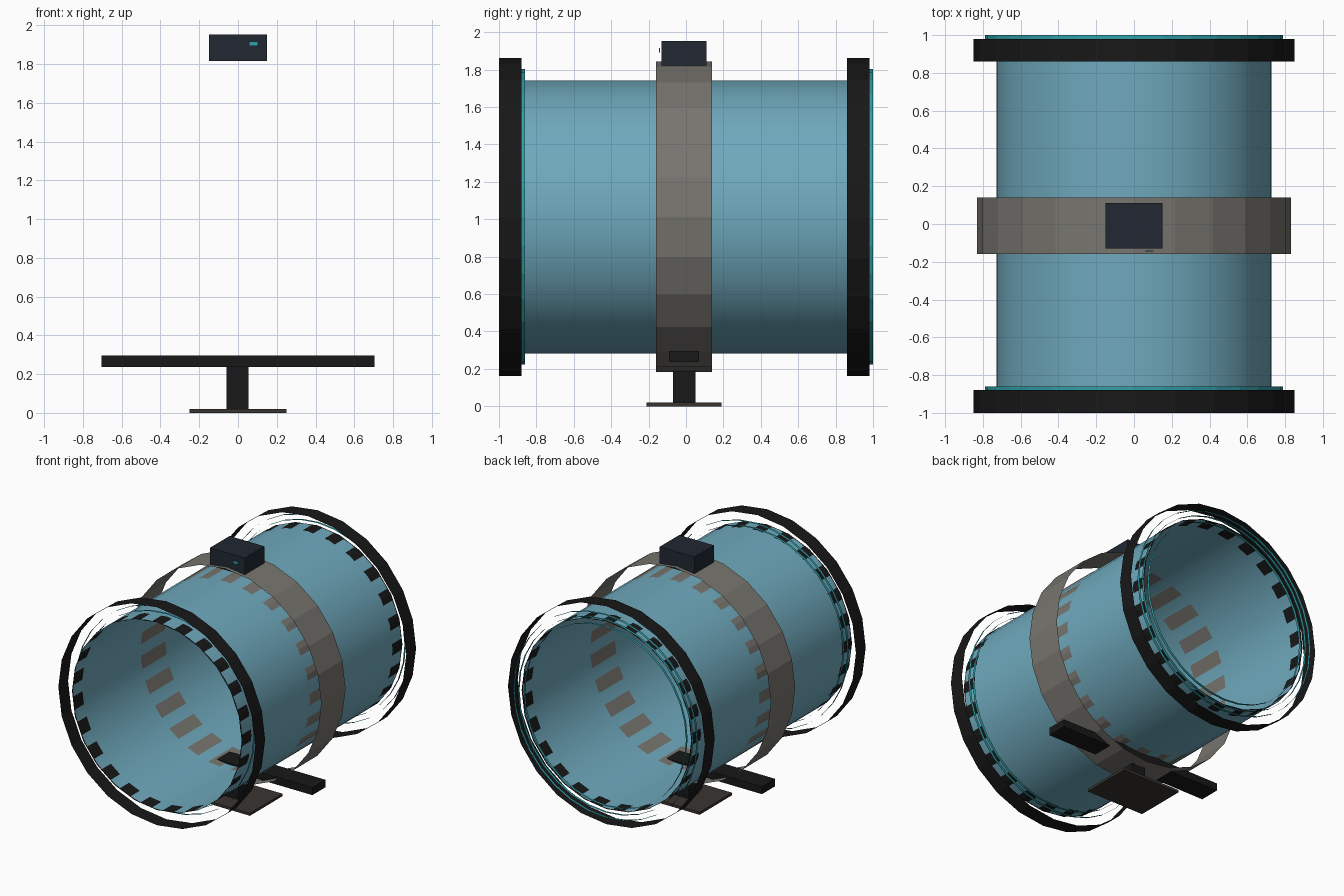
import bpy, bmesh, math

if "Cube" in bpy.data.objects:
    bpy.data.objects.remove(bpy.data.objects["Cube"])

CZ = 1.012   # height of the tube axis


def material(name, rgb):
    m = bpy.data.materials.new(name)
    m.diffuse_color = (*rgb, 1)
    m.use_nodes = True
    m.node_tree.nodes["Principled BSDF"].inputs["Base Color"].default_value = m.diffuse_color
    return m


BLUE = material("blue", (0.16, 0.40, 0.51))
BLACK = material("black", (0.009, 0.009, 0.009))
GREY = material("warm_grey", (0.19, 0.18, 0.16))
TEAL = material("teal", (0.03, 0.35, 0.40))
NAVY = material("navy", (0.015, 0.02, 0.032))
BROWN = material("dark_brown", (0.04, 0.034, 0.03))


def finish(name, bm, mat, smooth=False):
    me = bpy.data.meshes.new(name)
    bm.to_mesh(me)
    bm.free()
    for p in me.polygons:
        p.use_smooth = smooth
    me.materials.append(mat)
    ob = bpy.data.objects.new(name, me)
    bpy.context.collection.objects.link(ob)
    return ob


def sleeves(name, radii, y0, y1, mat, sides=24, smooth=False):
    """Concentric open-ended walls around the y axis, without end caps."""
    bm = bmesh.new()
    for r in radii:
        loops = []
        for y in (y0, y1):
            loops.append([bm.verts.new((r * math.cos(math.tau * i / sides), y,
                                        CZ + r * math.sin(math.tau * i / sides)))
                          for i in range(sides)])
        a, b = loops
        for i in range(sides):
            j = (i + 1) % sides
            bm.faces.new((a[i], a[j], b[j], b[i]))
    return finish(name, bm, mat, smooth)


def box(name, x, y, z, mat):
    bm = bmesh.new()
    bmesh.ops.create_cube(bm, size=1)
    for v in bm.verts:
        for k, (lo, hi) in enumerate((x, y, z)):
            v.co[k] = lo if v.co[k] < 0 else hi
    return finish(name, bm, mat)


# Main tube
sleeves("main_tube", [0.729], -0.99, 0.97, BLUE, 48, True)

# End flanges: inner wall lies on the tube surface
for name, y in (("front", -0.94), ("back", 0.92)):
    sleeves(name + "_flange", [0.85, 0.732], y - 0.06, y + 0.06, BLACK)

# Thin glowing seals behind each flange
sleeves("front_seal", [0.79, 0.75], -0.88, -0.86, TEAL, 32)
sleeves("back_seal", [0.79, 0.75, 0.70], 0.98, 1.0, TEAL, 32)

# Middle clamp band
sleeves("clamp_band", [0.83, 0.732], -0.16, 0.14, GREY)

# Control box and its indicator
box("control_box", (-0.15, 0.15), (-0.13, 0.11), (1.815, 1.953), NAVY)
box("indicator", (0.057, 0.103), (-0.145, -0.14), (1.892, 1.915), TEAL)

# Support bar, post and foot
box("support_bar", (-0.705, 0.705), (-0.09, 0.07), (0.237, 0.296), BLACK)
box("post", (-0.06, 0.055), (-0.07, 0.05), (0.02, 0.26), BLACK)
box("foot_plate", (-0.25, 0.25), (-0.21, 0.19), (0, 0.02), BROWN)
